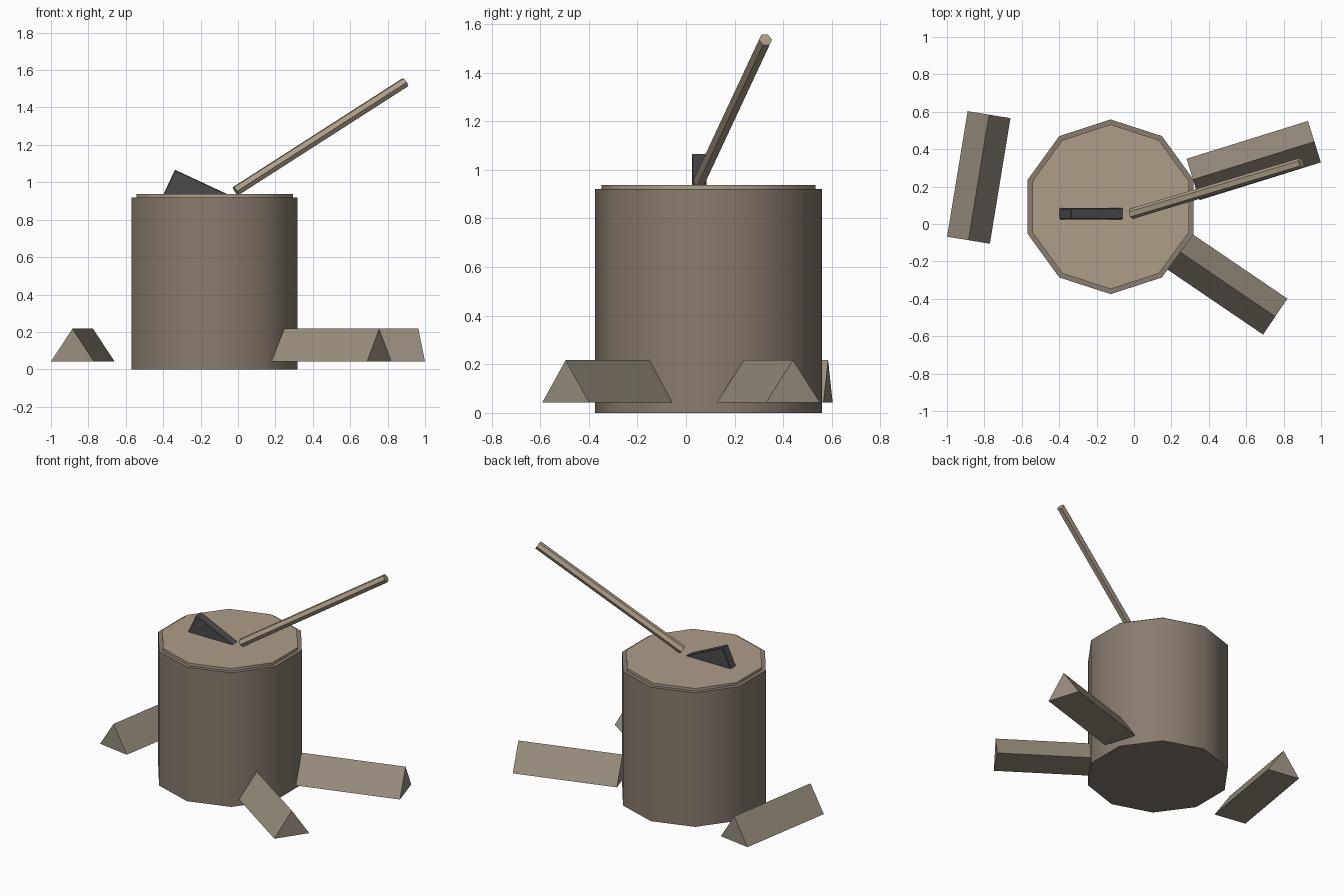
import bpy, bmesh
from math import radians
from mathutils import Vector, Matrix

if "Cube" in bpy.data.objects:
    bpy.data.objects.remove(bpy.data.objects["Cube"])


def material(name, rgb):
    m = bpy.data.materials.new(name)
    m.diffuse_color = (*rgb, 1)
    m.use_nodes = True
    m.node_tree.nodes["Principled BSDF"].inputs["Base Color"].default_value = m.diffuse_color
    return m


BARK = material("bark", (0.25, 0.20, 0.16))
WOOD = material("cut_wood", (0.42, 0.34, 0.25))
SPLIT = material("split_wood", (0.32, 0.27, 0.21))
STEEL = material("steel", (0.07, 0.07, 0.075))


def add_object(name, bm, mat, smooth=None):
    bmesh.ops.recalc_face_normals(bm, faces=bm.faces[:])
    me = bpy.data.meshes.new(name)
    bm.to_mesh(me)
    bm.free()
    me.materials.append(mat)
    ob = bpy.data.objects.new(name, me)
    bpy.context.collection.objects.link(ob)
    if smooth:
        bpy.context.view_layer.objects.active = ob
        ob.select_set(True)
        bpy.ops.object.shade_smooth_by_angle(angle=radians(smooth))
        ob.select_set(False)
    return ob


def cylinder(name, start, end, radius, sides, mat, smooth=None):
    start, end = Vector(start), Vector(end)
    axis = end - start
    bm = bmesh.new()
    bmesh.ops.create_cone(bm, cap_ends=True, segments=sides,
                          radius1=radius, radius2=radius, depth=axis.length)
    # vertical parts keep a corner on +x
    rot = Matrix() if axis.x == axis.y == 0 else axis.to_track_quat('Z', 'Y').to_matrix().to_4x4()
    turn = Matrix.Rotation(radians(90), 4, 'Z')
    bm.transform(Matrix.Translation((start + end) / 2) @ rot @ turn)
    return add_object(name, bm, mat, smooth)


def split_log(name, x, y, angle, length=0.68, width=0.232, low=0.043, high=0.217):
    bm = bmesh.new()
    profile = [(-width / 2, low), (width / 2, low), (0, high)]
    face = bm.faces.new([bm.verts.new((-length / 2, py, pz)) for py, pz in profile])
    new = bmesh.ops.extrude_face_region(bm, geom=[face])["geom"]
    bmesh.ops.translate(bm, vec=(length, 0, 0),
                        verts=[v for v in new if isinstance(v, bmesh.types.BMVert)])
    bm.transform(Matrix.Translation((x, y, 0)) @ Matrix.Rotation(radians(angle), 4, 'Z'))
    return add_object(name, bm, SPLIT)


# chopping block: ten-sided trunk with a slightly smaller cut face
CX, CY = -0.125, 0.092
for name, z0, z1, r, mat in [("stump", 0, 0.92, 0.467, BARK),
                             ("stump_cut_face", 0.90, 0.937, 0.44, WOOD)]:
    ob = cylinder(name, (CX, CY, z0), (CX, CY, z1), r, 10, mat, 40)
    # put corners on the x axis
    ob.data.transform(Matrix.Translation((CX, CY, 0)) @ Matrix.Rotation(radians(18), 4, 'Z')
                      @ Matrix.Translation((-CX, -CY, 0)))

# axe head: tilted block sunk into the stump, its upper back corner showing
L, W, H = 0.34, 0.06, 0.19
bm = bmesh.new()
bmesh.ops.create_cube(bm, size=1)
bm.transform(Matrix.Diagonal((L, W, H, 1)))
bmesh.ops.bevel(bm, geom=bm.edges[:], offset=0.004, segments=1, affect='EDGES')
bm.transform(Matrix.Translation((-0.337, 0.055, 1.067))
             @ Matrix.Rotation(radians(25), 4, 'Y')
             @ Matrix.Translation((L / 2, 0, -H / 2)))
add_object("axe_head", bm, STEEL)

# axe handle
cylinder("axe_handle", (-0.012, 0.055, 0.953), (0.895, 0.327, 1.535), 0.028, 6, WOOD)

# split logs lying around the block
split_log("split_log_left", -0.83, 0.249, 80.7)
split_log("split_log_back", 0.64, 0.339, 17.3)
split_log("split_log_front", 0.474, -0.304, -34.2)
